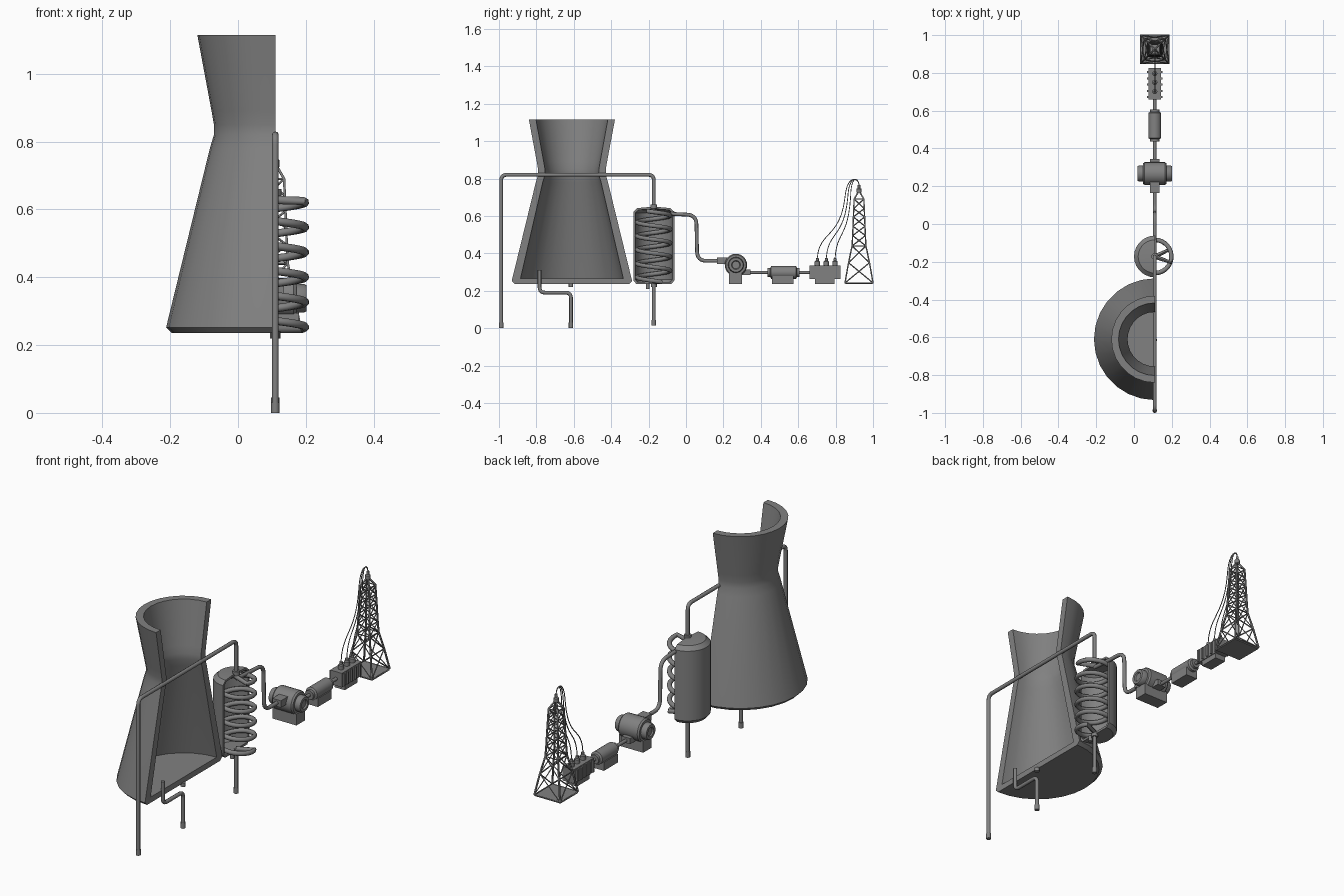
import bpy, bmesh, math
from mathutils import Vector, Matrix

if "Cube" in bpy.data.objects:
    bpy.data.objects.remove(bpy.data.objects["Cube"])

grey = bpy.data.materials.new("plain_grey")
grey.use_nodes = True
COLOR = (0.22, 0.22, 0.22, 1)
grey.diffuse_color = COLOR
grey.node_tree.nodes["Principled BSDF"].inputs["Base Color"].default_value = COLOR

CX = 0.11          # section plane shared by every part
GROUND = 0.235     # level the machines stand on


def finish(name, bm, smooth=False):
    bmesh.ops.remove_doubles(bm, verts=bm.verts, dist=1e-5)
    bmesh.ops.recalc_face_normals(bm, faces=bm.faces)
    me = bpy.data.meshes.new(name)
    bm.to_mesh(me)
    bm.free()
    me.materials.append(grey)
    ob = bpy.data.objects.new(name, me)
    bpy.context.collection.objects.link(ob)
    if smooth:
        bpy.ops.object.select_all(action='DESELECT')
        ob.select_set(True)
        bpy.context.view_layer.objects.active = ob
        bpy.ops.object.shade_smooth_by_angle(angle=math.radians(35))
    return ob


def lathe(name, profile, center, axis='Z', half=False, steps=24):
    """Turn (radius, height) points about an axis; half gives a closed cutaway."""
    bm = bmesh.new()
    loop = [bm.verts.new((0, r, h)) for r, h in profile]
    edges = [bm.edges.new((a, b)) for a, b in zip(loop, loop[1:])]
    if half:
        edges.append(bm.edges.new((loop[-1], loop[0])))
    res = bmesh.ops.spin(bm, geom=loop + edges, cent=(0, 0, 0), axis=(0, 0, 1),
                         angle=math.pi if half else math.tau, steps=steps)
    if half:
        bm.faces.new(loop)
        end = [bm.verts.new((0, -r, h)) for r, h in profile]
        bm.faces.new(end)
    turn = {'Z': Matrix(), 'X': Matrix.Rotation(math.pi / 2, 4, 'Y'),
            'Y': Matrix.Rotation(-math.pi / 2, 4, 'X')}[axis]
    bm.transform(Matrix.Translation(center) @ turn)
    return finish(name, bm, True)


def box(name, x, y, z):
    bm = bmesh.new()
    bmesh.ops.create_cube(bm, size=1)
    for v in bm.verts:
        v.co = [a + (b - a) * (c + 0.5) for (a, b), c in zip((x, y, z), v.co)]
    return finish(name, bm)


def rounded(points, radius):
    """Replace each corner of a path with a small arc."""
    pts = [Vector(p) for p in points]
    out = [pts[0]]
    for a, b, c in zip(pts, pts[1:], pts[2:]):
        p, q = b + (a - b).normalized() * radius, b + (c - b).normalized() * radius
        for i in range(7):
            t = i / 6
            out.append(p * (1 - t) ** 2 + b * 2 * t * (1 - t) + q * t * t)
    return out + [pts[-1]]


def tube(name, paths, radius, sides=2):
    cu = bpy.data.curves.new(name, 'CURVE')
    cu.dimensions = '3D'
    cu.bevel_depth = radius
    cu.bevel_resolution = sides
    cu.use_fill_caps = True
    for path in paths:
        sp = cu.splines.new('POLY')
        sp.points.add(len(path) - 1)
        for p, co in zip(sp.points, path):
            p.co = (*co, 1)
    cu.materials.append(grey)
    ob = bpy.data.objects.new(name, cu)
    bpy.context.collection.objects.link(ob)
    bpy.ops.object.select_all(action='DESELECT')
    ob.select_set(True)
    bpy.context.view_layer.objects.active = ob
    bpy.ops.object.convert(target='MESH')
    if sides > 0:
        bpy.ops.object.shade_smooth_by_angle(angle=math.radians(50))


def pipe(name, yz, radius=0.01, bend=0.03):
    tube(name, [rounded([(CX, y, z) for y, z in yz], bend)], radius)


def collar(name, y, z, r, h):
    lathe(name, [(0, 0), (r, 0), (r, h), (0, h)], (CX, y, z), steps=16)


# Cooling tower, cut in half
lathe("cooling_tower", [
    (0, GROUND), (0.305, GROUND), (0.322, 0.252), (0.193, 0.78), (0.181, 0.82),
    (0.181, 0.85), (0.188, 0.89), (0.23, 1.115), (0.192, 1.115), (0.151, 0.89),
    (0.144, 0.85), (0.144, 0.82), (0.156, 0.78), (0.275, 0.265), (0, 0.265)],
    (CX, -0.61, 0), half=True, steps=14)
collar("tower_drain", -0.615, 0.22, 0.012, 0.02)

# Heat exchanger vessel, cut in half
VY = -0.172
lathe("vessel", [
    (0, GROUND), (0.092, GROUND), (0.11, 0.255), (0.11, 0.622), (0.088, 0.642),
    (0, 0.65), (0, 0.638), (0.082, 0.632), (0.099, 0.616), (0.099, 0.26),
    (0.088, 0.247), (0, 0.247)], (CX, VY, 0), half=True, steps=14)
collar("vessel_top_collar", VY, 0.64, 0.018, 0.02)
collar("vessel_bottom_collar", VY, 0.22, 0.016, 0.02)
collar("vessel_drain", -0.205, 0.21, 0.01, 0.03)

# Heating coil, ends brought in to the axis
coil = [(CX, VY, 0.628)]
TURNS, STEPS = 5.125, 150
for i in range(STEPS + 1):
    a = math.radians(-20) + math.tau * TURNS * i / STEPS
    coil.append((CX + 0.088 * math.cos(a), VY + 0.088 * math.sin(a),
                 0.625 - 0.377 * i / STEPS))
coil.append((CX, VY, 0.248))
tube("heating_coil", [coil], 0.012)

# Pipework
pipe("supply_pipe", [(-0.988, 0), (-0.988, 0.82), (VY, 0.82), (VY, 0.62)])
pipe("tower_pipe", [(-0.783, 0.31), (-0.783, 0.19), (-0.615, 0.19), (-0.615, 0)])
pipe("return_pipe", [(VY, 0.25), (VY, 0.015)])
pipe("steam_pipe", [(VY, 0.618), (-0.06, 0.61), (0.055, 0.605), (0.06, 0.36), (0.18, 0.36)],
     bend=0.05)
for n, y, z in (("supply", -0.988, 0), ("tower", -0.615, 0), ("return", VY, 0.015)):
    collar(n + "_pipe_end", y, z, 0.012, 0.03)

# Turbine
lathe("turbine_body", [
    (0, -0.085), (0.02, -0.085), (0.024, -0.092), (0.038, -0.092), (0.042, -0.085),
    (0.042, -0.062), (0.054, -0.062), (0.06, -0.054), (0.06, 0.054), (0.054, 0.062),
    (0.042, 0.062), (0.042, 0.085), (0.038, 0.092), (0.024, 0.092), (0.02, 0.085),
    (0, 0.085)], (CX, 0.267, 0.338), 'X')
box("turbine_base", (0.04, 0.18), (0.23, 0.3), (GROUND, 0.295))
box("turbine_inlet", (0.085, 0.135), (0.165, 0.225), (0.342, 0.378))
box("turbine_outlet", (0.085, 0.135), (0.3, 0.345), (0.285, 0.315))

# Shaft and generator
SZ = 0.298
lathe("drive_shaft", [(0, 0.33), (0.009, 0.33), (0.009, 0.67), (0, 0.67)],
      (CX, 0, SZ), 'Y', steps=12)
lathe("generator", [
    (0, 0.436), (0.024, 0.436), (0.024, 0.45), (0.034, 0.455), (0.034, 0.588),
    (0.024, 0.593), (0.024, 0.607), (0, 0.607)], (CX, 0, SZ), 'Y')
box("generator_base", (0.076, 0.144), (0.46, 0.575), (GROUND, 0.28))

# Transformer with cooling fins and bushings
box("transformer", (0.076, 0.144), (0.66, 0.825), (0.262, 0.336))
box("transformer_base", (0.08, 0.14), (0.69, 0.795), (GROUND, 0.262))
for i in range(5):
    y = 0.672 + 0.033 * i
    box(f"transformer_fin_{i}", (0.068, 0.152), (y - 0.005, y + 0.005), (0.266, 0.33))
BUSHINGS = (0.702, 0.75, 0.797)
for i, y in enumerate(BUSHINGS):
    lathe(f"bushing_{i}", [(0, 0), (0.014, 0), (0.014, 0.022), (0.008, 0.026),
                           (0.008, 0.038), (0, 0.042)], (CX, y, 0.335), steps=12)

# Lattice pylon
PY = 0.925
LEVELS = [(0.075, 0.242), (0.056, 0.35), (0.037, 0.44), (0.034, 0.495), (0.032, 0.545),
          (0.03, 0.595), (0.028, 0.64), (0.026, 0.69)]
SIGNS = [(-1, -1), (1, -1), (1, 1), (-1, 1)]
TIP = (CX, PY, 0.735)


def corner(level, k):
    half, z = LEVELS[level]
    sx, sy = SIGNS[k % 4]
    return (CX + sx * half, PY + sy * half, z)


legs = [[corner(i, k) for i in range(len(LEVELS))] + [TIP] for k in range(4)]
braces = []
for k in range(4):
    for i in range(len(LEVELS) - 1):
        braces += [[corner(i, k), corner(i + 1, k + 1)], [corner(i, k + 1), corner(i + 1, k)]]
    braces += [[corner(i, k), corner(i, k + 1)] for i in (0, 2, len(LEVELS) - 1)]
tube("pylon_legs", legs, 0.005, 0)
tube("pylon_braces", braces, 0.0032, 0)
box("pylon_foot", (CX - 0.076, CX + 0.076), (PY - 0.073, PY + 0.073), (GROUND, 0.243))
lathe("pylon_insulator", [(0, 0.725), (0.013, 0.725), (0.013, 0.745), (0.007, 0.75),
                          (0.007, 0.765), (0, 0.768)], (CX, PY, 0), steps=12)

# Power cables sweeping up to the pylon tip
cables = []
for i, y in enumerate(BUSHINGS):
    p = [Vector((CX, *q)) for q in ((y, 0.375), (y + 0.01, 0.52), (0.825 + 0.02 * i, 0.48),
                                    (0.85 + 0.015 * i, 0.7))]
    q = [p[3], Vector((CX, 0.862 + 0.01 * i, 0.83)), Vector((CX, PY, 0.8)), Vector((CX, PY, 0.765))]
    path = []
    for a, b, c, d in (p, q):
        for j in range(13):
            t = j / 12
            s = 1 - t
            path.append(a * s ** 3 + b * 3 * s * s * t + c * 3 * s * t * t + d * t ** 3)
    cables.append(path[:13] + path[14:])
tube("power_cables", cables, 0.0025, 1)
